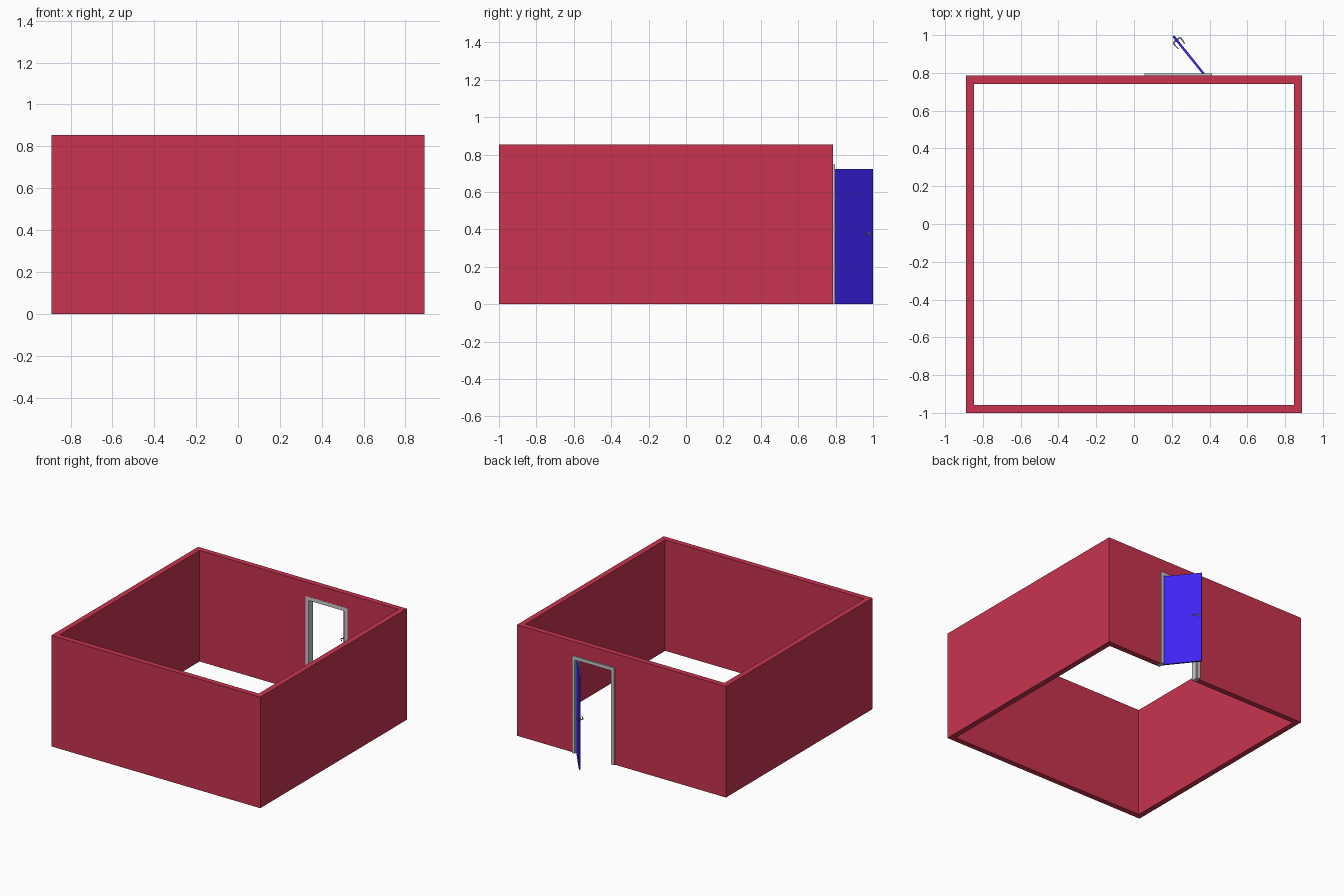
import bpy, bmesh
from math import radians
from mathutils import Matrix, Vector

if "Cube" in bpy.data.objects:
    bpy.data.objects.remove(bpy.data.objects["Cube"])


def material(name, color):
    m = bpy.data.materials.new(name)
    m.diffuse_color = (*color, 1)
    m.use_nodes = True
    m.node_tree.nodes["Principled BSDF"].inputs["Base Color"].default_value = m.diffuse_color
    return m


def finish(name, bm, mat=None):
    bmesh.ops.recalc_face_normals(bm, faces=bm.faces)
    me = bpy.data.meshes.new(name)
    bm.to_mesh(me)
    bm.free()
    ob = bpy.data.objects.new(name, me)
    bpy.context.collection.objects.link(ob)
    if mat:
        me.materials.append(mat)
    return ob


def box(name, lo, hi, mat=None):
    lo, hi = Vector(lo), Vector(hi)
    bm = bmesh.new()
    bmesh.ops.create_cube(bm, size=1, matrix=Matrix.Translation((lo + hi) / 2)
                          @ Matrix.Diagonal((*(hi - lo), 1)))
    return finish(name, bm, mat)


red = material("wall_red", (0.58, 0.034, 0.08))
blue = material("door_blue", (0.05, 0.018, 0.91))

# Room walls: outer box with the open interior and the doorway cut out
WALL_H, T = 0.855, 0.043
X, Y0, Y1 = 0.89, -1.0, 0.785
L, R, TOP = 0.055, 0.414, 0.747          # outer limits of the door frame
walls = box("walls", (-X, Y0, 0), (X, Y1, WALL_H), red)
cutters = [box("room_cutter", (-X + T, Y0 + T, -1), (X - T, Y1 - T, 2)),
           box("doorway_cutter", (L, Y1 - 0.1, -1), (R, Y1 + 0.1, TOP))]
for c in cutters:
    c.hide_render = True
    mod = walls.modifiers.new("cut", 'BOOLEAN')
    mod.operation, mod.solver, mod.object = 'DIFFERENCE', 'EXACT', c
    bpy.context.view_layer.objects.active = walls
    bpy.ops.object.modifier_apply(modifier=mod.name)
    bpy.data.objects.remove(c)

# Door frame: rebated section (inset, y) swept up, across and down
section = [(0, 0.741), (0.0284, 0.741), (0.0284, 0.784),
           (0.024, 0.784), (0.024, 0.797), (0, 0.797)]
bm = bmesh.new()
rings = []
for x, z, sx, sz in [(L, 0, 1, 0), (L, TOP, 1, -1), (R, TOP, -1, -1), (R, 0, -1, 0)]:
    rings.append([bm.verts.new((x + sx * d, y, z + sz * d)) for d, y in section])
n = len(section)
for a, b in zip(rings, rings[1:]):
    for i in range(n):
        bm.faces.new((a[i], a[(i + 1) % n], b[(i + 1) % n], b[i]))
bm.faces.new(rings[0])
bm.faces.new(rings[-1])
finish("door_frame", bm)

# Door leaf, built along local x from the hinge, then swung open
W, D = 0.285, 0.0125
swing = Matrix.Translation((0.391, 0.7776, 0)) @ Matrix.Rotation(radians(128.8), 4, 'Z')
door = box("door_leaf", (0, 0, 0.001), (W, D, 0.722), blue)
door.data.transform(swing)

# Lever handle on each face of the door
HX, HZ = 0.257, 0.376
for name, y, s in (("outer", 0, -1), ("inner", D, 1)):
    bm = bmesh.new()
    bmesh.ops.create_cone(bm, cap_ends=True, segments=20, radius1=0.009, radius2=0.008,
                          depth=0.003, matrix=Matrix.Translation((HX, y + s * 0.0015, HZ))
                          @ Matrix.Rotation(radians(-90 * s), 4, 'X'))
    rose = finish(name + "_handle_rose", bm)

    cu = bpy.data.curves.new(name + "_lever", 'CURVE')
    cu.dimensions, cu.bevel_depth, cu.bevel_resolution, cu.use_fill_caps = '3D', 0.0038, 2, True
    pts = [(0, 0.001, 1), (0, 0.012, 1), (-0.002, 0.0155, 1), (-0.006, 0.0175, 1),
           (-0.02, 0.018, 0.95), (-0.034, 0.0165, 0.8), (-0.043, 0.0135, 0.6)]
    sp = cu.splines.new('POLY')
    sp.points.add(len(pts) - 1)
    for p, (dx, dy, r) in zip(sp.points, pts):
        p.co, p.radius = (HX + dx, y + s * dy, HZ, 1), r
    lever = bpy.data.objects.new(name + "_handle_lever", cu)
    bpy.context.collection.objects.link(lever)
    bpy.ops.object.select_all(action='DESELECT')
    lever.select_set(True)
    bpy.context.view_layer.objects.active = lever
    bpy.ops.object.convert(target='MESH')
    lever = bpy.context.view_layer.objects.active
    rose.select_set(True)
    bpy.ops.object.shade_smooth_by_angle(angle=radians(40))
    for part in (rose, lever):
        part.data.transform(swing)
